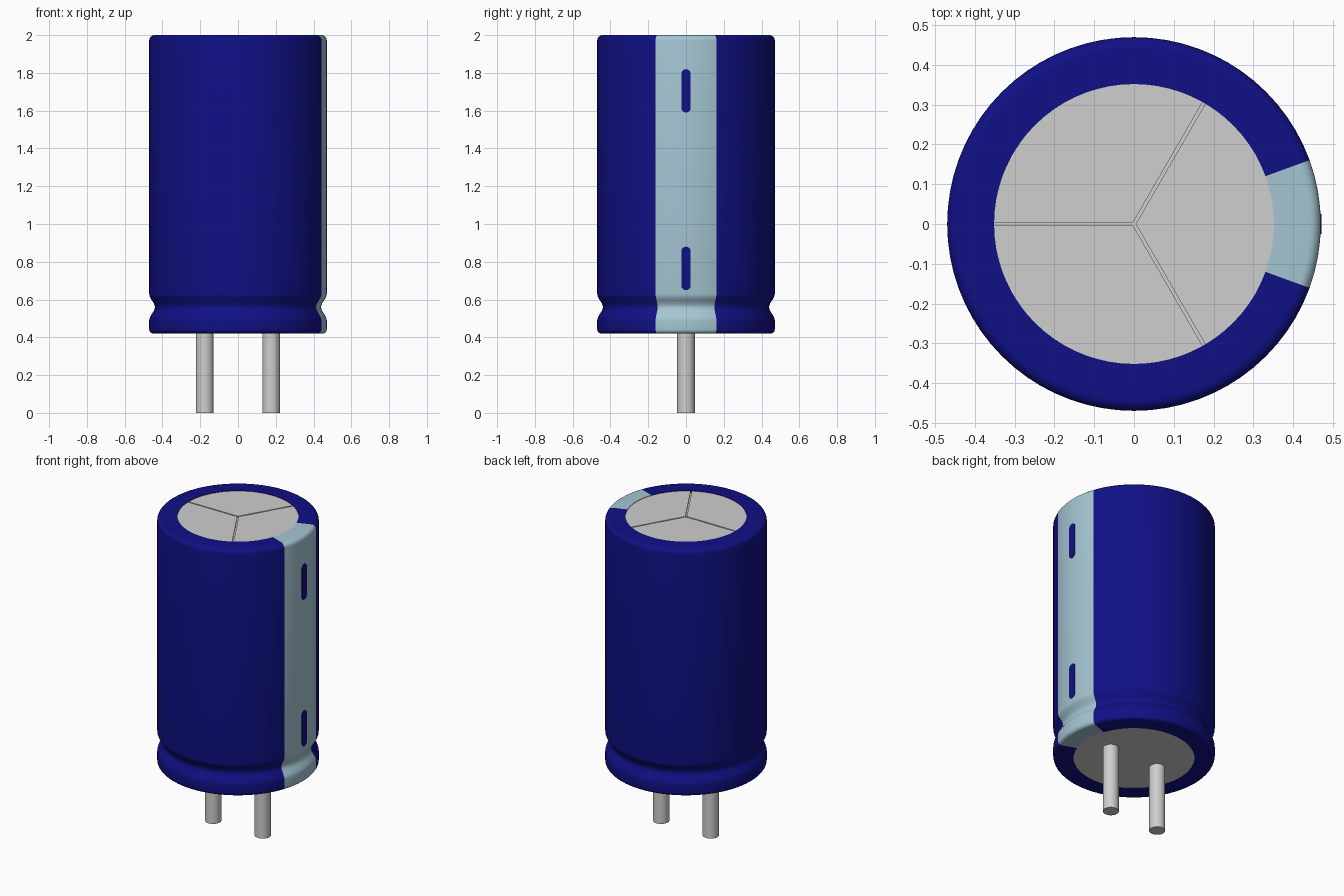
import bpy, bmesh, math
from mathutils import Vector

if "Cube" in bpy.data.objects:
    bpy.data.objects.remove(bpy.data.objects["Cube"], do_unlink=True)


def material(name, rgb):
    m = bpy.data.materials.new(name)
    m.use_nodes = True
    m.diffuse_color = (*rgb, 1)
    m.node_tree.nodes["Principled BSDF"].inputs["Base Color"].default_value = (*rgb, 1)
    return m


BLUE = material("navy blue", (0.005, 0.005, 0.235))
STRIPE = material("pale blue", (0.376, 0.565, 0.65))
METAL = material("light grey metal", (0.62, 0.62, 0.62))
SEGMENTS = 72


def finish(name, bm, mats, angle=30):
    bmesh.ops.recalc_face_normals(bm, faces=bm.faces)
    mesh = bpy.data.meshes.new(name)
    bm.to_mesh(mesh)
    bm.free()
    for m in mats:
        mesh.materials.append(m)
    ob = bpy.data.objects.new(name, mesh)
    bpy.context.collection.objects.link(ob)
    bpy.ops.object.select_all(action='DESELECT')
    ob.select_set(True)
    bpy.context.view_layer.objects.active = ob
    bpy.ops.object.shade_smooth_by_angle(angle=math.radians(angle))
    return ob


def lathe(profile, closed=False):
    """Spin an (r, z) profile round the z axis."""
    bm = bmesh.new()
    rings = []
    for r, z in profile:
        rings.append([bm.verts.new((r * math.cos(a), r * math.sin(a), z))
                      for a in (2 * math.pi * i / SEGMENTS for i in range(SEGMENTS))])
    pairs = list(zip(rings, rings[1:]))
    if closed:
        pairs.append((rings[-1], rings[0]))
    for lo, hi in pairs:
        for i in range(SEGMENTS):
            j = (i + 1) % SEGMENTS
            bm.faces.new((lo[i], lo[j], hi[j], hi[i]))
    return bm


def prism(bm, points, offset):
    """Extrude a flat outline along offset."""
    offset = Vector(offset)
    a = [bm.verts.new(p) for p in points]
    b = [bm.verts.new(Vector(p) + offset) for p in points]
    bm.faces.new(a)
    bm.faces.new(b)
    for i in range(len(a)):
        j = (i + 1) % len(a)
        bm.faces.new((a[i], a[j], b[j], b[i]))


# Sleeve: rounded rims and a crimp groove near the base
R, RIM, Z0, Z1 = 0.47, 0.352, 0.42, 2.0


def fillet(zc, rad, start):
    return [(R - rad + rad * math.cos(t), zc + rad * math.sin(t))
            for t in (math.radians(start + 15 * k) for k in range(7))]


profile = [(RIM, Z0)] + fillet(Z0 + 0.022, 0.022, -90)
profile += [(R - 0.03 * (0.5 - 0.5 * math.cos(2 * math.pi * k / 16)), 0.49 + 0.14 * k / 16)
            for k in range(17)]
profile += fillet(Z1 - 0.028, 0.028, 0) + [(RIM, Z1), (RIM, Z1 - 0.02), (R - 0.045, Z1 - 0.04),
                                         (R - 0.045, Z0 + 0.04), (RIM, Z0 + 0.02)]
bm = lathe(profile, closed=True)
# Polarity stripe: the faces within 20 degrees of +x
for f in bm.faces:
    c = f.calc_center_median()
    f.material_index = int(abs(math.atan2(c.y, c.x)) < math.radians(20))
finish("sleeve", bm, [BLUE, STRIPE])

# Minus marks: thin rounded plates on the stripe
for name, zc in (("lower_minus_mark", 0.765), ("upper_minus_mark", 1.705)):
    w, h = 0.025, 0.09
    outline = []
    for k in range(18):
        t = math.pi * (k if k < 9 else k - 1) / 8
        outline.append((0.4645, w * math.cos(t), zc + w * math.sin(t) + (h if k < 9 else -h)))
    bm = bmesh.new()
    prism(bm, outline, (0.0072, 0, 0))
    finish(name, bm, [BLUE])

# Can end: floor plate with three raised sectors leaving vent grooves
bm = bmesh.new()
bmesh.ops.create_circle(bm, cap_ends=True, segments=SEGMENTS, radius=RIM + 0.001)
bmesh.ops.translate(bm, verts=bm.verts, vec=(0, 0, 1.988))
half = 0.004
for start in (60, 180, 300):
    a0, a1 = math.radians(start), math.radians(start + 120)
    d = math.asin(half / RIM)
    mid, tip = (a0 + a1) / 2, half / math.sin(math.radians(60))
    pts = [(tip * math.cos(mid), tip * math.sin(mid), 1.986)]
    for k in range(25):
        a = a0 + d + (a1 - a0 - 2 * d) * k / 24
        pts.append((RIM * math.cos(a), RIM * math.sin(a), 1.986))
    prism(bm, pts, (0, 0, 0.011))
finish("vented_top", bm, [METAL])

# Base plug
bm = bmesh.new()
bmesh.ops.create_cone(bm, cap_ends=True, segments=SEGMENTS, radius1=RIM + 0.001,
                      radius2=RIM + 0.001, depth=0.015)
bmesh.ops.translate(bm, verts=bm.verts, vec=(0, 0, Z0 + 0.0105))
finish("base_plug", bm, [METAL])

# Leads
for name, side in (("left_lead", 1), ("right_lead", -1)):
    bm = bmesh.new()
    bmesh.ops.create_cone(bm, cap_ends=True, segments=32, radius1=0.047, radius2=0.047, depth=0.43)
    bmesh.ops.translate(bm, verts=bm.verts, vec=(side * 0.176, 0, 0.215))
    finish(name, bm, [METAL])
